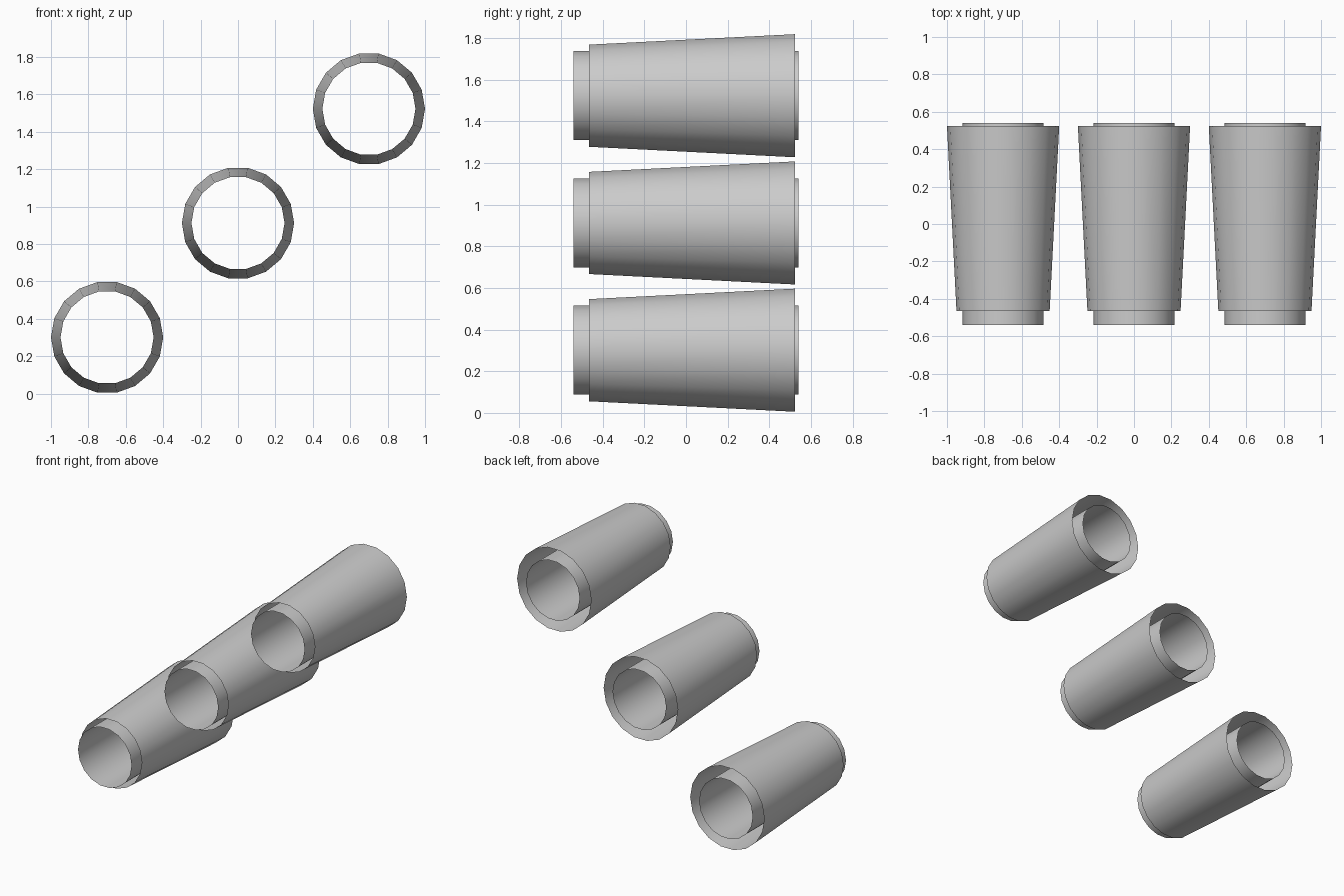
import bpy, bmesh
from math import radians
from mathutils import Matrix

if "Cube" in bpy.data.objects:
    bpy.data.objects.remove(bpy.data.objects["Cube"])

SIDES = 18


def open_tube(name, x, z, y0, y1, r0, r1):
    """Open-ended tapered tube along y, radius r0 at y0 and r1 at y1."""
    bm = bmesh.new()
    mat = (Matrix.Translation((0, (y0 + y1) / 2, 0))
           @ Matrix.Rotation(radians(-90), 4, 'X')
           @ Matrix.Rotation(radians(90), 4, 'Z'))
    bmesh.ops.create_cone(bm, cap_ends=False, segments=SIDES, radius1=r0,
                          radius2=r1, depth=y1 - y0, matrix=mat)
    for f in bm.faces:
        f.smooth = True
    mesh = bpy.data.meshes.new(name)
    bm.to_mesh(mesh)
    bm.free()
    obj = bpy.data.objects.new(name, mesh)
    obj.location = (x, 0, z)
    bpy.context.collection.objects.link(obj)
    return obj


# Three stepped units, each a straight inner tube in a tapered sleeve
for i in range(3):
    x, z = -0.7 + 0.7 * i, 0.301 + 0.611 * i
    open_tube(f"inner_tube_{i + 1}", x, z, -0.539, 0.539, 0.217, 0.217)
    open_tube(f"outer_sleeve_{i + 1}", x, z, -0.466, 0.523, 0.249, 0.3)
